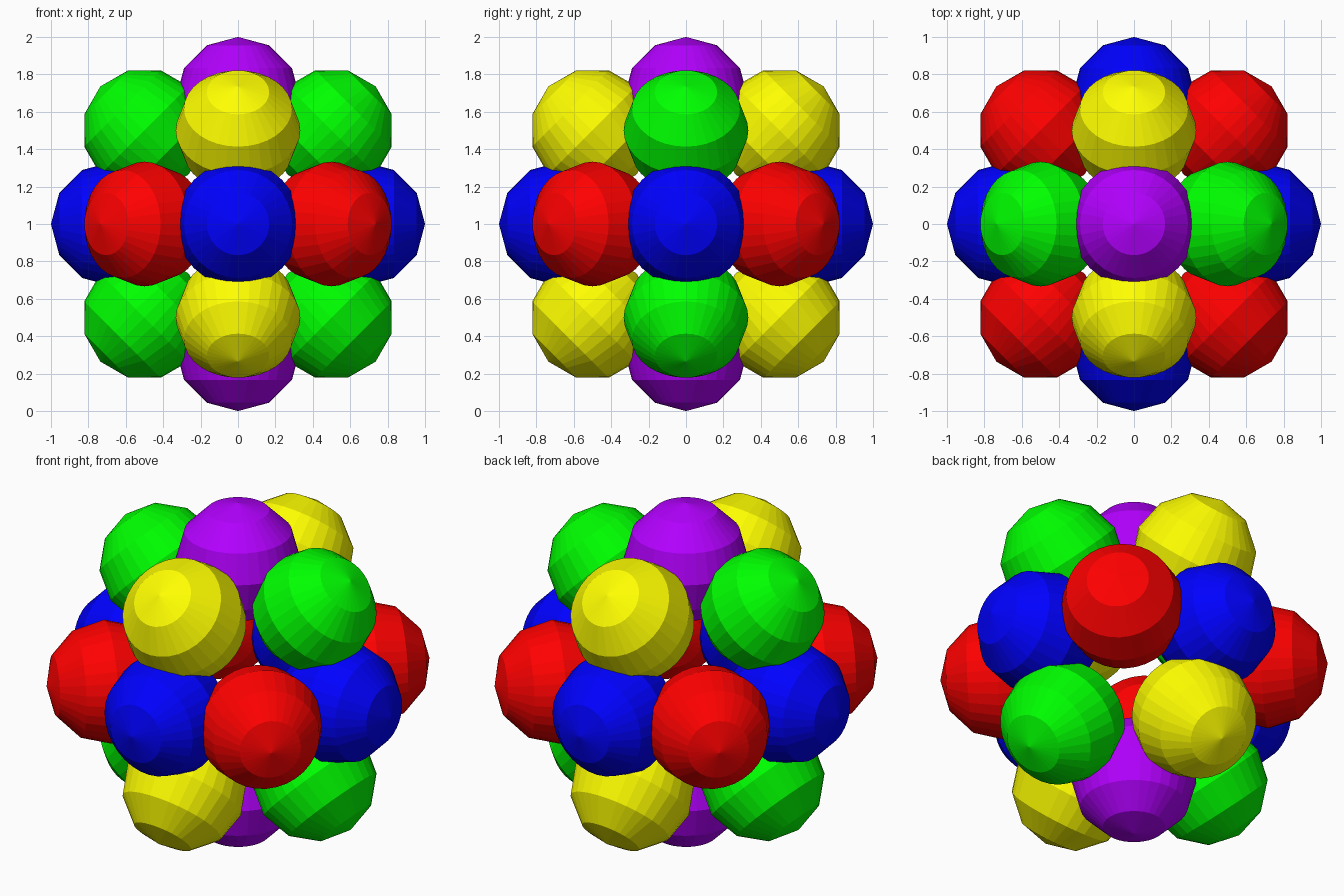
import bpy
from itertools import product
from mathutils import Vector

if "Cube" in bpy.data.objects:
    bpy.data.objects.remove(bpy.data.objects["Cube"])

R = 1 / 3          # ball radius
AXIAL = 2 / 3      # distance of the six axis balls from the centre
DIAG = 0.5         # coordinate of the twelve diagonal balls
CENTRE = Vector((0, 0, 1))


def material(name, rgb):
    m = bpy.data.materials.new(name)
    m.diffuse_color = (*rgb, 1)
    m.use_nodes = True
    m.node_tree.nodes["Principled BSDF"].inputs["Base Color"].default_value = m.diffuse_color
    return m


red = material("red", (1, 0, 0))
green = material("green", (0, 1, 0))
blue = material("blue", (0, 0, 1))
yellow = material("yellow", (1, 1, 0))
purple = material("purple", (0.45, 0, 1))


def ball(name, offset, mat):
    # flat-shaded ball with six bands, its pole pointing outward
    bpy.ops.mesh.primitive_uv_sphere_add(
        segments=32, ring_count=6, radius=R, location=CENTRE + offset,
        rotation=offset.to_track_quat('Z', 'Y').to_euler())
    ob = bpy.context.object
    ob.name = name
    ob.data.materials.append(mat)


# six balls on the axes
for axis, mat in enumerate((blue, blue, purple)):
    for s in (-1, 1):
        v = Vector((0, 0, 0))
        v[axis] = s * AXIAL
        ball("pole_ball" if axis == 2 else "side_ball", v, mat)

# twelve balls on the diagonals of the three main planes
for a, b, name, mat in ((0, 1, "waist_ball", red),
                        (0, 2, "left_right_ball", green),
                        (1, 2, "front_back_ball", yellow)):
    for s, t in product((-1, 1), repeat=2):
        v = Vector((0, 0, 0))
        v[a], v[b] = s * DIAG, t * DIAG
        ball(name, v, mat)
